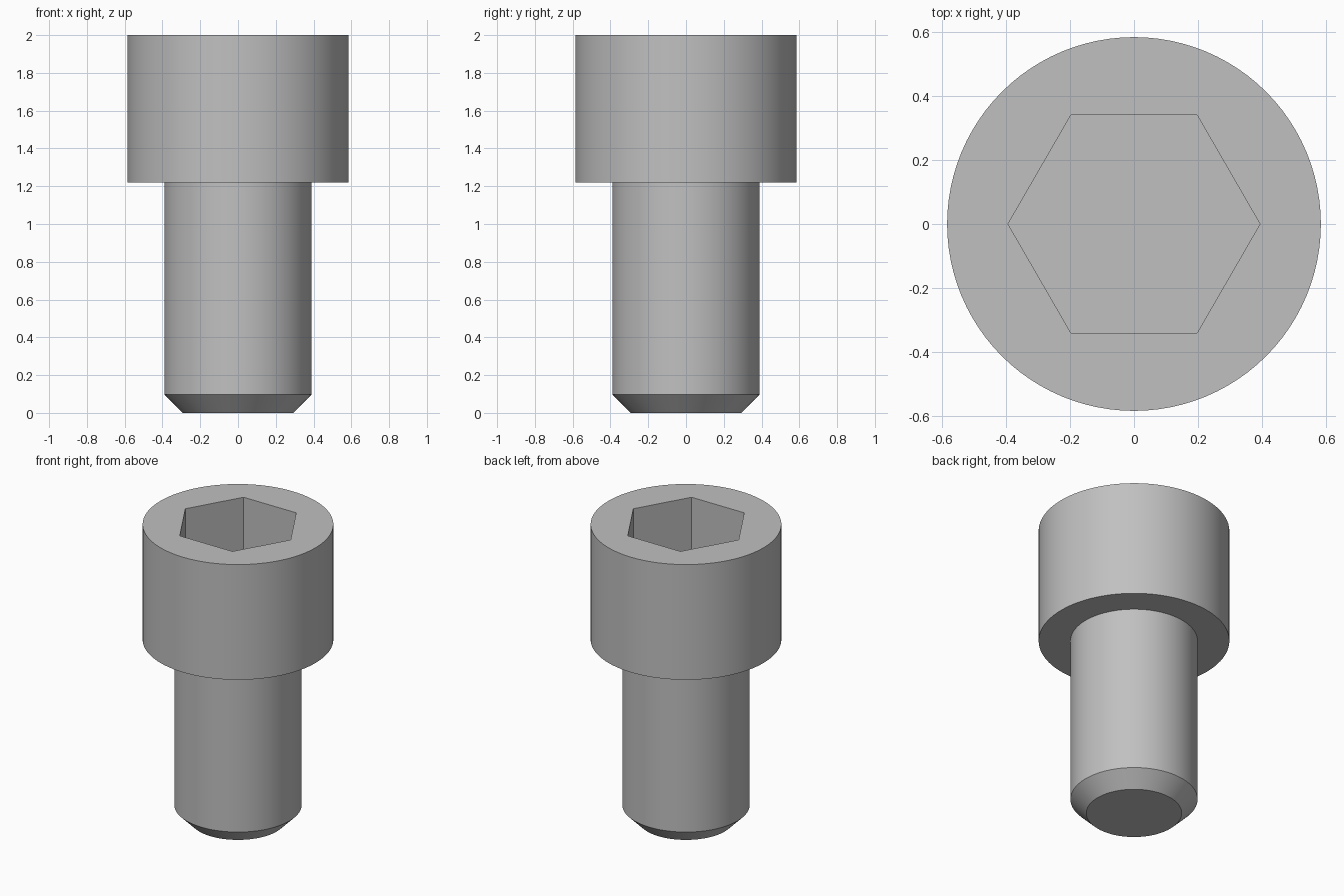
import bpy
import bmesh
from math import cos, sin, tau, pi, radians

cube = bpy.data.objects.get("Cube")
if cube:
    bpy.data.objects.remove(cube, do_unlink=True)

steel = bpy.data.materials.new("grey steel")
steel.use_nodes = True
colour = (0.53, 0.53, 0.53, 1)
steel.diffuse_color = colour
steel.node_tree.nodes["Principled BSDF"].inputs["Base Color"].default_value = colour


def lathe(name, profile, segments):
    """Solid of revolution from (radius, z) points, bottom to top, capped at both ends."""
    bm = bmesh.new()
    rings = [[bm.verts.new((r * cos(tau * i / segments), r * sin(tau * i / segments), z))
              for i in range(segments)] for r, z in profile]
    for low, high in zip(rings, rings[1:]):
        for i in range(segments):
            j = (i + 1) % segments
            bm.faces.new((low[i], low[j], high[j], high[i]))
    bm.faces.new(rings[0][::-1])
    bm.faces.new(rings[-1])
    mesh = bpy.data.meshes.new(name)
    bm.to_mesh(mesh)
    bm.free()
    mesh.materials.append(steel)
    obj = bpy.data.objects.new(name, mesh)
    bpy.context.collection.objects.link(obj)
    return obj


# Main dimensions
top, head_base, chamfer = 2.0, 1.22, 0.098
head_r, shank_r, tip_r = 0.585, 0.39, 0.293
socket_flat, socket_depth = 0.683, 0.39

# Chamfered shank and cylindrical head in one profile
screw = lathe("cap_screw", [(tip_r, 0), (shank_r, chamfer), (shank_r, head_base),
                            (head_r, head_base), (head_r, top)], 96)

# Hexagonal socket with corners on the x axis
socket_r = socket_flat / 2 / cos(pi / 6)
cutter = lathe("socket_cutter", [(socket_r, top - socket_depth), (socket_r, top + 0.1)], 6)
cutter.hide_render = True

cut = screw.modifiers.new("socket", "BOOLEAN")
cut.operation = "DIFFERENCE"
cut.solver = "EXACT"
cut.object = cutter
bpy.ops.object.select_all(action="DESELECT")
bpy.context.view_layer.objects.active = screw
screw.select_set(True)
bpy.ops.object.modifier_apply(modifier=cut.name)
bpy.data.objects.remove(cutter, do_unlink=True)

# Smooth round sides, crisp rims
bpy.ops.object.shade_smooth_by_angle(angle=radians(30))
